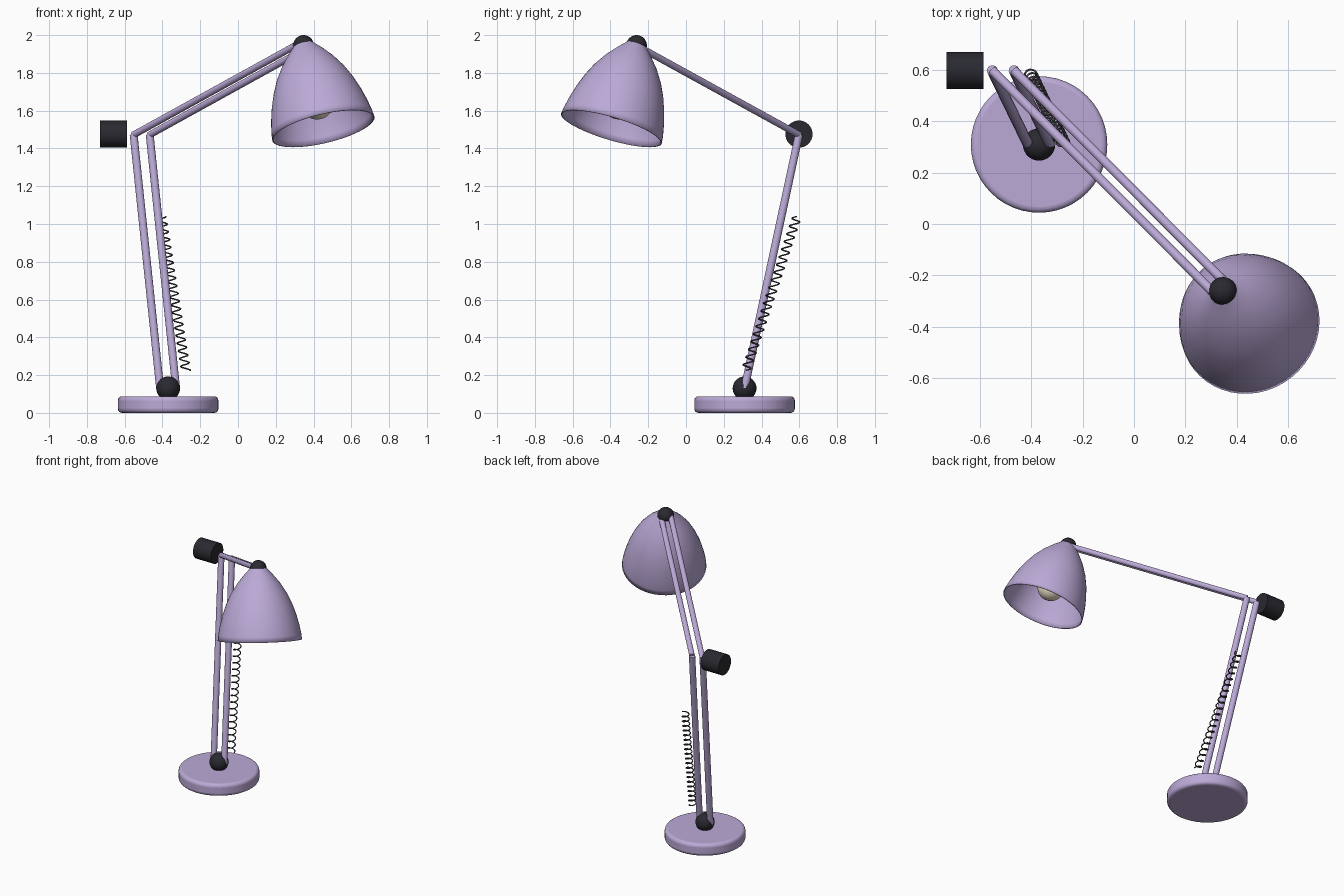
import bpy, bmesh
from math import sin, cos, pi, radians
from mathutils import Vector

if "Cube" in bpy.data.objects:
    bpy.data.objects.remove(bpy.data.objects["Cube"])


def material(name, rgb):
    m = bpy.data.materials.new(name)
    m.diffuse_color = (*rgb, 1)
    m.use_nodes = True
    m.node_tree.nodes["Principled BSDF"].inputs["Base Color"].default_value = m.diffuse_color
    return m


LILAC = material("lilac_paint", (0.50, 0.40, 0.68))
DARK = material("dark_plastic", (0.022, 0.022, 0.03))
STEEL = material("spring_steel", (0.06, 0.06, 0.07))
CREAM = material("warm_glass", (0.85, 0.78, 0.60))


def finish(obj, name, mat):
    obj.name = name
    obj.data.materials.append(mat)
    bpy.ops.object.select_all(action='DESELECT')
    obj.select_set(True)
    bpy.context.view_layer.objects.active = obj
    bpy.ops.object.shade_smooth_by_angle(angle=radians(40))
    return obj


def rod(name, a, b, r, mat, sides=20):
    a, b = Vector(a), Vector(b)
    bpy.ops.mesh.primitive_cylinder_add(vertices=sides, radius=r, depth=(b - a).length, location=(a + b) / 2)
    obj = bpy.context.object
    obj.rotation_euler = (b - a).to_track_quat('Z', 'Y').to_euler()
    return finish(obj, name, mat)


def ball(name, loc, r, mat):
    bpy.ops.mesh.primitive_uv_sphere_add(segments=28, ring_count=16, radius=r, location=loc)
    return finish(bpy.context.object, name, mat)


def lathe(name, profile, mat, steps=48):
    bm = bmesh.new()
    vs = [bm.verts.new((r, 0, z)) for r, z in profile]
    es = [bm.edges.new(p) for p in zip(vs, vs[1:])]
    bmesh.ops.spin(bm, geom=vs + es, axis=(0, 0, 1), cent=(0, 0, 0), angle=2 * pi, steps=steps)
    bmesh.ops.remove_doubles(bm, verts=bm.verts, dist=1e-4)
    bmesh.ops.recalc_face_normals(bm, faces=bm.faces)
    mesh = bpy.data.meshes.new(name)
    bm.to_mesh(mesh)
    bm.free()
    obj = bpy.data.objects.new(name, mesh)
    bpy.context.collection.objects.link(obj)
    return finish(obj, name, mat)


# Joint positions of the folded arm
foot = Vector((-0.37, 0.31, 0.13))
elbow = Vector((-0.51, 0.598, 1.472))
head = Vector((0.347, -0.262, 1.945))

# Round base with softened edges
base = rod("base", (foot.x, foot.y, 0), (foot.x, foot.y, 0.088), 0.266, LILAC, 48)
bev = base.modifiers.new("soft_edge", 'BEVEL')
bev.width, bev.segments = 0.022, 4
bev.limit_method, bev.angle_limit = 'ANGLE', radians(40)

# Joints and tension knob
ball("base_joint", foot, 0.063, DARK)
ball("head_joint", head, 0.055, DARK)
rod("elbow_knob", (-0.73, elbow.y, 1.476), (-0.587, elbow.y, 1.476), 0.072, DARK, 32)

# Paired arm rods
for side, word in ((-1, "left"), (1, "right")):
    off = Vector((0.0425 * side, 0, 0))
    rod("lower_arm_" + word, foot + off, elbow + off, 0.021, LILAC)
    rod("upper_arm_" + word, elbow + off, head + off, 0.018, LILAC)

# Coil spring beside the lower arm
s0, s1 = Vector((-0.276, 0.317, 0.225)), Vector((-0.405, 0.588, 1.04))
turns, per, r = 20, 14, 0.024
curve = bpy.data.curves.new("spring", 'CURVE')
curve.dimensions = '3D'
curve.bevel_depth, curve.bevel_resolution = 0.004, 1
line = curve.splines.new('POLY')
n = turns * per
line.points.add(n)
for i, p in enumerate(line.points):
    a = 2 * pi * i / per
    p.co = (*(s0.lerp(s1, i / n) + Vector((r * cos(a), r * sin(a), 0))), 1)
curve.materials.append(STEEL)
bpy.context.collection.objects.link(bpy.data.objects.new("spring", curve))

# Bell shade, tilted away from the arm, with a thin wall
aim = Vector((0.105, -0.133, -0.445)).normalized()
shade = lathe("shade", [(0.0, -0.022), (0.036, -0.02), (0.052, 0.0), (0.092, 0.042), (0.14, 0.10),
                        (0.185, 0.17), (0.218, 0.24), (0.243, 0.31), (0.262, 0.38),
                        (0.274, 0.44), (0.278, 0.476)], LILAC)
shade.location = head + Vector((0, 0, 0.005))
shade.rotation_euler = aim.to_track_quat('Z', 'Y').to_euler()
wall = shade.modifiers.new("wall", 'SOLIDIFY')
wall.thickness, wall.offset = 0.006, -1

# Bulb inside the shade
ball("bulb", head + aim * 0.325, 0.088, CREAM)
